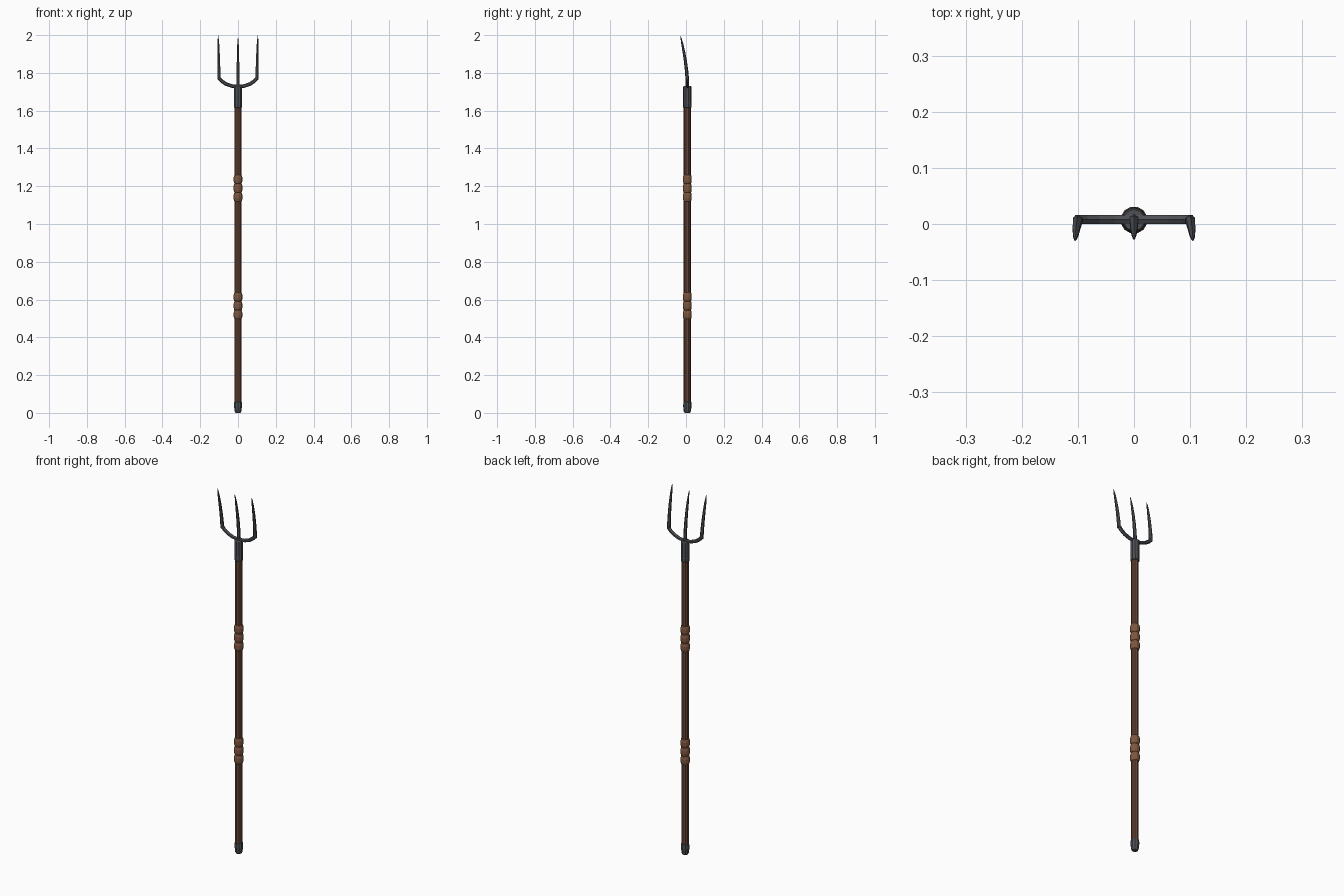
import bpy, bmesh, math
from mathutils import Vector

if "Cube" in bpy.data.objects:
    bpy.data.objects.remove(bpy.data.objects["Cube"])

CY = 0.007  # shaft axis in y


def material(name, rgb):
    m = bpy.data.materials.new(name)
    m.diffuse_color = (*rgb, 1)
    m.use_nodes = True
    m.node_tree.nodes["Principled BSDF"].inputs["Base Color"].default_value = m.diffuse_color
    return m


WOOD = material("wood", (0.14, 0.06, 0.035))
CORD = material("cord", (0.21, 0.095, 0.05))
IRON = material("iron", (0.075, 0.08, 0.09))


def sweep(name, path, radii, side, sides, mat):
    """Tube of varying radius along a path; side is a fixed cross axis."""
    path = [Vector(p) for p in path]
    side = Vector(side)
    bm = bmesh.new()
    rings = []
    for i, p in enumerate(path):
        t = (path[min(i + 1, len(path) - 1)] - path[max(i - 1, 0)]).normalized()
        s = (side - t * side.dot(t)).normalized()
        n = t.cross(s)
        ring = []
        for k in range(sides):
            a = 2 * math.pi * (k + 0.5) / sides
            ring.append(bm.verts.new(p + radii[i] * (s * math.cos(a) + n * math.sin(a))))
        rings.append(ring)
    for a, b in zip(rings, rings[1:]):
        for k in range(sides):
            j = (k + 1) % sides
            bm.faces.new((a[k], a[j], b[j], b[k]))
    bm.faces.new(rings[0][::-1])
    bm.faces.new(rings[-1])
    bmesh.ops.recalc_face_normals(bm, faces=bm.faces)
    me = bpy.data.meshes.new(name)
    bm.to_mesh(me)
    bm.free()
    me.materials.append(mat)
    ob = bpy.data.objects.new(name, me)
    bpy.context.collection.objects.link(ob)
    return ob


def turned(name, profile, mat, sides=10):
    """Upright turned part from (radius, z) pairs."""
    return sweep(name, [(0, CY, z) for r, z in profile], [r for r, z in profile],
                 (1, 0, 0), sides, mat)


# Shaft, butt cap and socket
turned("shaft", [(0.019, 0.02), (0.019, 1.66)], WOOD)
turned("butt_cap", [(0.014, 0.0), (0.019, 0.008), (0.022, 0.035), (0.021, 0.058), (0.018, 0.06)], IRON)
turned("socket", [(0.019, 1.615), (0.023, 1.618), (0.023, 1.635), (0.022, 1.64),
                  (0.022, 1.725), (0.019, 1.731)], IRON)

# Grip wraps: three bulging bands each
for grip, zc in (("upper", 1.19), ("lower", 0.567)):
    for i in (-1, 0, 1):
        z = zc + i * 0.047
        turned(f"{grip}_grip_band_{i + 2}",
               [(0.018, z - 0.024), (0.0215, z - 0.02), (0.0242, z - 0.009),
                (0.0242, z + 0.009), (0.0215, z + 0.02), (0.018, z + 0.024)], CORD, 12)

# Curved crossbar
half = [(0.0, 1.727), (0.035, 1.731), (0.065, 1.742), (0.088, 1.758), (0.101, 1.773)]
bar = [(-x, 0.008, z) for x, z in half[:0:-1]] + [(x, 0.008, z) for x, z in half]
sweep("crossbar", bar, [0.0095] * len(bar), (0, 1, 0), 6, IRON)


# Tines curving forward to a point
def lean(z):
    return 0.008 - 0.037 * (max(0, z - 1.73) / 0.265) ** 1.7


for name, sx, z0, z1 in (("left_tine", -1, 1.765, 1.998), ("middle_tine", 0, 1.72, 1.99),
                         ("right_tine", 1, 1.765, 1.998)):
    fr = (0, 0.2, 0.4, 0.6, 0.8, 0.93, 1)
    pts = [(sx * (0.1 + 0.005 * f), lean(z0 + f * (z1 - z0)), z0 + f * (z1 - z0)) for f in fr]
    sweep(name, pts, [0.0095, 0.009, 0.0082, 0.0072, 0.0055, 0.003, 0.0006], (1, 0, 0), 6, IRON)
